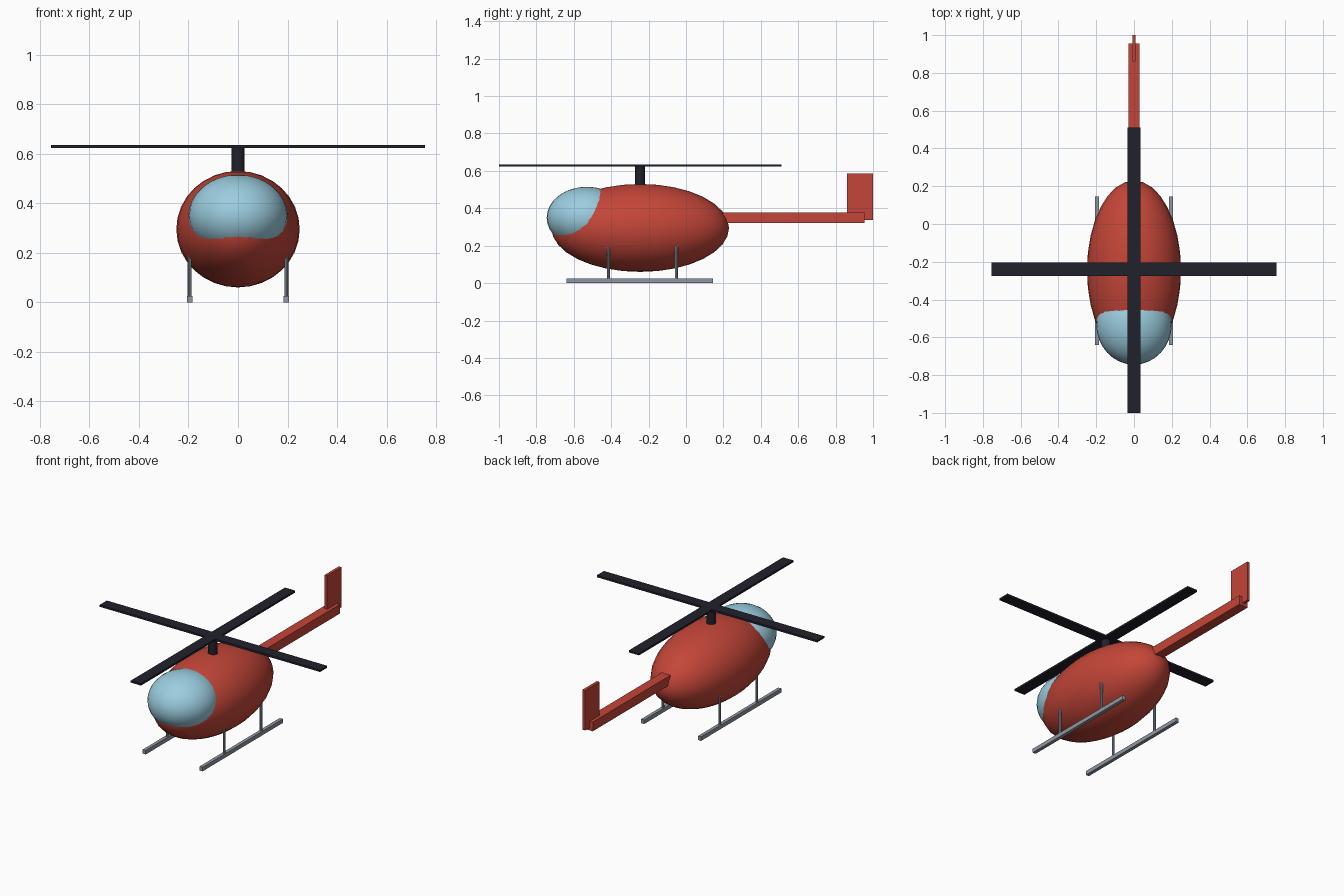
import bpy

cube = bpy.data.objects.get("Cube")
if cube:
    bpy.data.objects.remove(cube, do_unlink=True)


def material(name, rgb):
    m = bpy.data.materials.new(name)
    m.use_nodes = True
    m.diffuse_color = (*rgb, 1)
    m.node_tree.nodes["Principled BSDF"].inputs["Base Color"].default_value = (*rgb, 1)
    return m


red = material("red_paint", (0.55, 0.06, 0.04))
glass = material("pale_blue_glass", (0.33, 0.61, 0.74))
dark = material("dark_rotor", (0.015, 0.015, 0.025))
grey = material("grey_metal", (0.28, 0.31, 0.36))


def finish(name, mat, smooth=False):
    ob = bpy.context.object
    ob.name = ob.data.name = name
    ob.data.materials.append(mat)
    bpy.ops.object.transform_apply(location=False, rotation=False, scale=True)
    if smooth:
        bpy.ops.object.shade_smooth_by_angle()
    return ob


def box(name, mat, centre, size):
    bpy.ops.mesh.primitive_cube_add(size=1, location=centre)
    bpy.context.object.scale = size
    return finish(name, mat)


def ellipsoid(name, mat, centre, radii):
    bpy.ops.mesh.primitive_uv_sphere_add(segments=32, ring_count=16, radius=1, location=centre)
    bpy.context.object.scale = radii
    return finish(name, mat, True)


def post(name, mat, x, y, bottom, top, radius, sides):
    bpy.ops.mesh.primitive_cylinder_add(vertices=sides, radius=radius, depth=top - bottom,
                                        location=(x, y, (bottom + top) / 2))
    return finish(name, mat, True)


HUB_Y = -0.245

# Fuselage and canopy
ellipsoid("fuselage", red, (0, HUB_Y, 0.295), (0.249, 0.475, 0.235))
ellipsoid("canopy", glass, (0, -0.53, 0.35), (0.2, 0.215, 0.165))

# Tail
box("tail_boom", red, (0, 0.53, 0.35), (0.06, 0.85, 0.057))
box("tail_fin", red, (0, 0.93, 0.462), (0.018, 0.14, 0.248))

# Main rotor
post("rotor_mast", dark, 0, HUB_Y, 0.48, 0.63, 0.027, 16)
box("rotor_blade_long", dark, (0, HUB_Y, 0.629), (0.07, 1.51, 0.012))
box("rotor_blade_cross", dark, (0, HUB_Y + 0.005, 0.629), (1.51, 0.07, 0.012))

# Landing skids with two struts each
for side, x in (("left", 0.195), ("right", -0.195)):
    box(f"{side}_skid", grey, (x, -0.247, 0.0125), (0.021, 0.785, 0.025))
    for place, y in (("front", -0.414), ("rear", -0.052)):
        post(f"{side}_{place}_strut", grey, x, y, 0.015, 0.24, 0.008, 8)
